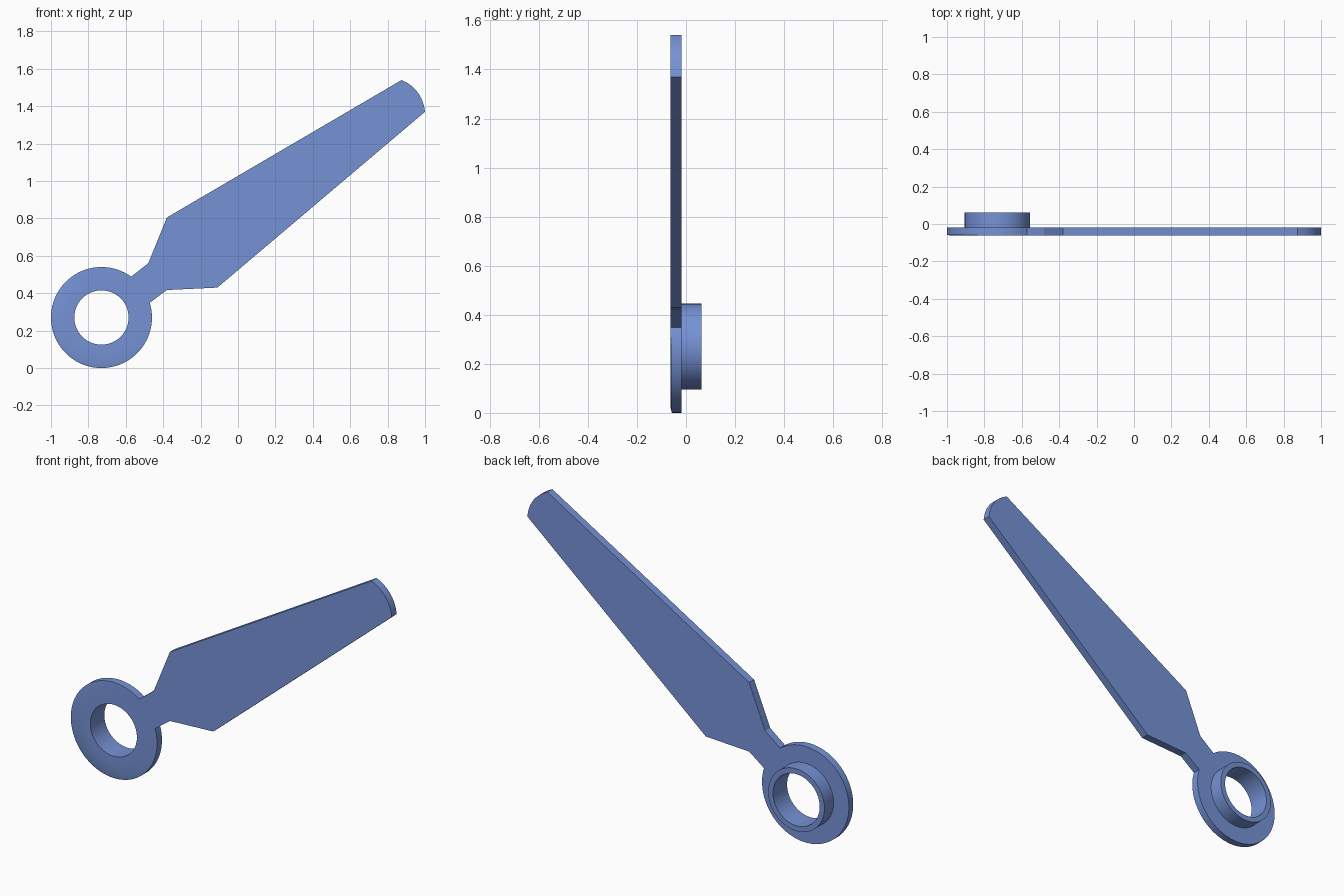
import bpy, bmesh, math
from mathutils import Vector

if "Cube" in bpy.data.objects:
    bpy.data.objects.remove(bpy.data.objects["Cube"])

CX, CZ = -0.73, 0.27              # ring centre
FRONT, BACK, COLLAR_END = -0.0625, -0.0185, 0.0625
RADII = [0.145, 0.175, 0.25, 0.27]  # bore, collar, rim start, outer edge
A_LOW, A_HIGH = math.radians(17), math.radians(54)  # where the neck meets the ring
NECK, REST = 8, 80

bm = bmesh.new()

# ring: concentric loops, with the front rim easing back away from the blade
angles = [A_LOW + (A_HIGH - A_LOW) * i / NECK for i in range(NECK)]
angles += [A_HIGH + (A_LOW + math.tau - A_HIGH) * i / REST for i in range(REST)]
mid = (A_LOW + A_HIGH) / 2
loops = [[bm.verts.new((CX + r * math.cos(a), FRONT, CZ + r * math.sin(a)))
          for a in angles] for r in RADII]
n = len(angles)
for k in range(len(RADII) - 1):
    for i in range(n):
        j = (i + 1) % n
        bm.faces.new((loops[k][i], loops[k][j], loops[k + 1][j], loops[k + 1][i]))

# blade outline: upper edge, curved tip, lower edge
top, bottom = Vector((0.875, 1.54)), Vector((1.0, 1.37))
out = Vector((0.806, 0.592))
tip = []
for i in range(13):
    t = i / 12
    tip.append(top.lerp(bottom, t) + out * 0.03 * 4 * t * (1 - t))
outline = [(-0.48, 0.56), (-0.38, 0.805)] + [tuple(p) for p in tip] + [(-0.11, 0.43), (-0.38, 0.417)]
blade = [bm.verts.new((x, FRONT, z)) for x, z in outline]
bm.faces.new(loops[3][:NECK + 1] + blade)

# thickness: keep the flat front and extrude a copy to the back
ext = bmesh.ops.extrude_face_region(bm, geom=bm.faces[:], use_keep_orig=True)
for v in [g for g in ext['geom'] if isinstance(g, bmesh.types.BMVert)]:
    v.co.y = BACK

# front rim slope, greatest opposite the blade
for i in range(NECK + 1, n):
    loops[3][i].co.y += 0.006 * 0.5 * (1 - math.cos(angles[i] - mid))

# collar: raise the inner band of the back face
band = [f for f in bm.faces if len(f.verts) == 4 and all(
    abs(v.co.y - BACK) < 1e-5 and math.hypot(v.co.x - CX, v.co.z - CZ) < 0.18
    for v in f.verts)]
ext = bmesh.ops.extrude_face_region(bm, geom=band)
for v in [g for g in ext['geom'] if isinstance(g, bmesh.types.BMVert)]:
    v.co.y = COLLAR_END

bmesh.ops.recalc_face_normals(bm, faces=bm.faces[:])
mesh = bpy.data.meshes.new("clock_hand")
bm.to_mesh(mesh)
bm.free()
hand = bpy.data.objects.new("clock_hand", mesh)
bpy.context.collection.objects.link(hand)

# blue finish
blue = bpy.data.materials.new("blue")
blue.diffuse_color = (0.18, 0.29, 0.67, 1)
blue.use_nodes = True
blue.node_tree.nodes["Principled BSDF"].inputs["Base Color"].default_value = blue.diffuse_color
mesh.materials.append(blue)

bpy.context.view_layer.objects.active = hand
hand.select_set(True)
bpy.ops.object.shade_smooth_by_angle(angle=math.radians(25))
